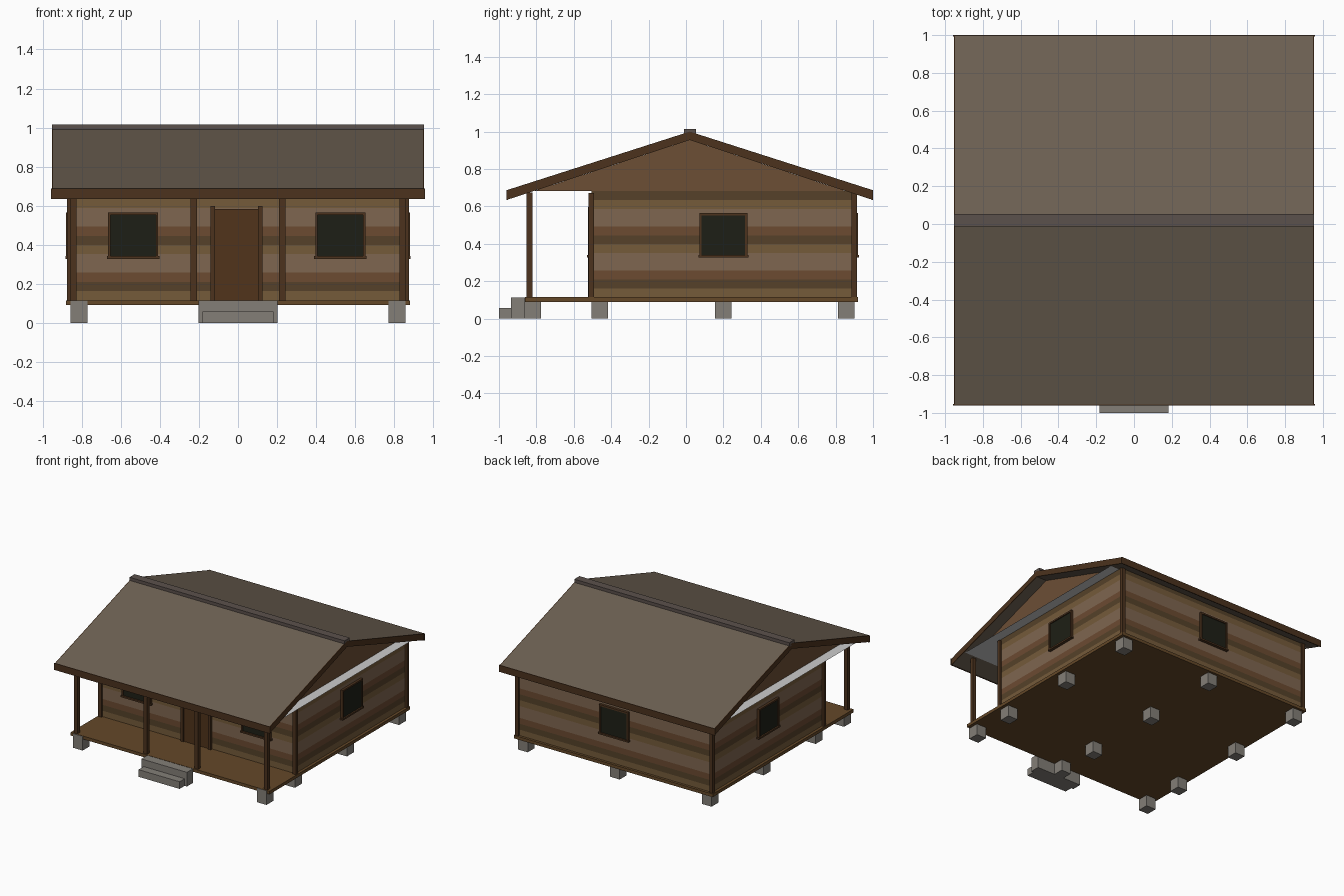
import bpy, bmesh
from math import pi
from mathutils import Matrix, Vector

if "Cube" in bpy.data.objects:
    bpy.data.objects.remove(bpy.data.objects["Cube"])


def mat(name, r, g, b, gain=1.4):
    m = bpy.data.materials.new(name)
    m.diffuse_color = [min(1, gain * (c / 255) ** 2.2) for c in (r, g, b)] + [1]
    m.use_nodes = True
    m.node_tree.nodes["Principled BSDF"].inputs["Base Color"].default_value = m.diffuse_color
    return m


TRIM = mat("dark_trim", 66, 46, 30)
DOOR = mat("door_wood", 70, 47, 28)
DECK = mat("deck_wood", 86, 63, 38)
GABLE = mat("gable_wood", 92, 68, 48)
ROOF = mat("roofing", 92, 82, 71)
RIDGE = mat("ridge_cap", 78, 70, 66)
GLASS = mat("dark_glass", 30, 31, 24)
STONE = mat("stone", 112, 108, 102)
LOGS = [mat("log_olive", 100, 78, 52), mat("log_dark", 74, 58, 39),
        mat("log_red", 92, 65, 45), mat("log_tan", 108, 87, 69)]


def finish(name, bm, *mats):
    me = bpy.data.meshes.new(name)
    bm.to_mesh(me)
    bm.free()
    for m in mats:
        me.materials.append(m)
    ob = bpy.data.objects.new(name, me)
    bpy.context.collection.objects.link(ob)
    return ob


def add_box(bm, x0, x1, y0, y1, z0, z1):
    c = Vector(((x0 + x1) / 2, (y0 + y1) / 2, (z0 + z1) / 2))
    s = Matrix.Diagonal((x1 - x0, y1 - y0, z1 - z0, 1))
    bmesh.ops.create_cube(bm, size=1, matrix=Matrix.Translation(c) @ s)


def box(name, m, *dims):
    bm = bmesh.new()
    add_box(bm, *dims)
    return finish(name, bm, m)


def extrude_x(name, m, profile, x0, x1):
    """Extrude a (y, z) profile from x0 to x1."""
    bm = bmesh.new()
    f = bm.faces.new([bm.verts.new((x0, y, z)) for y, z in profile])
    r = bmesh.ops.extrude_face_region(bm, geom=[f])
    bmesh.ops.translate(bm, vec=(x1 - x0, 0, 0),
                        verts=[v for v in r["geom"] if isinstance(v, bmesh.types.BMVert)])
    bmesh.ops.recalc_face_normals(bm, faces=bm.faces)
    return finish(name, bm, m)


# Foundation piers: 3 columns by 4 rows
for i, x in enumerate((-0.815, 0, 0.815)):
    for j, y in enumerate((-0.82, -0.46, 0.198, 0.857)):
        h = 0.113 if j == 0 else 0.092
        box(f"pier_{i}_{j}", STONE, x - 0.043, x + 0.043, y - 0.044, y + 0.044, 0, h)

# Floor and front steps
box("floor_deck", DECK, -0.882, 0.882, -0.86, 0.92, 0.09, 0.115)
box("upper_step", STONE, -0.202, 0.202, -0.935, -0.858, 0, 0.113)
box("lower_step", STONE, -0.182, 0.182, -1.0, -0.935, 0, 0.057)

# Log walls: one ring of faces per course
WX, WY0, WY1 = 0.86, -0.505, 0.90
Z0, Z1, COURSES = 0.115, 0.682, 12
bm = bmesh.new()
rings = []
for k in range(COURSES + 1):
    z = Z0 + (Z1 - Z0) * k / COURSES
    rings.append([bm.verts.new((x, y, z)) for x, y in
                  ((-WX, WY0), (WX, WY0), (WX, WY1), (-WX, WY1))])
for k in range(COURSES):
    a, b = rings[k], rings[k + 1]
    for i in range(4):
        j = (i + 1) % 4
        bm.faces.new((a[i], a[j], b[j], b[i])).material_index = (0, 1, 2, 3, 3)[k % 5]
finish("log_walls", bm, *LOGS)

# Corner boards and porch posts
for s, side in ((-1, "left"), (1, "right")):
    for y, end in ((-0.506, "front"), (0.90, "back")):
        box(f"corner_{end}_{side}", TRIM, s * 0.862 - 0.015, s * 0.862 + 0.015,
            y - 0.014, y + 0.014, 0.115, 0.672)
    for x, pos in ((0.842, "outer"), (0.227, "inner")):
        box(f"porch_post_{pos}_{side}", TRIM, s * x - 0.016, s * x + 0.016,
            -0.852, -0.822, 0.115, 0.674)

# Door with side jambs
box("door", DOOR, -0.118, 0.106, WY0 - 0.01, WY0 + 0.01, 0.115, 0.582)
for x, side in ((-0.129, "left"), (0.114, "right")):
    box(f"door_jamb_{side}", TRIM, x - 0.011, x + 0.011, WY0 - 0.02, WY0 + 0.01, 0.115, 0.597)


# Windows: modelled facing -y, then turned onto each wall
def window(name, x, y, angle):
    place = Matrix.Translation((x, y, 0)) @ Matrix.Rotation(angle, 4, "Z")
    bm = bmesh.new()
    for s in (-1, 1):
        add_box(bm, s * 0.122 - 0.006, s * 0.122 + 0.006, -0.02, 0.005, 0.34, 0.565)
    add_box(bm, -0.116, 0.116, -0.02, 0.005, 0.552, 0.565)
    add_box(bm, -0.134, 0.134, -0.024, 0.005, 0.328, 0.341)
    finish(name + "_frame", bm, TRIM).matrix_world = place
    box(name + "_pane", GLASS, -0.117, 0.117, -0.012, 0.004, 0.34, 0.553).matrix_world = place


window("front_left_window", -0.537, WY0, 0)
window("front_right_window", 0.524, WY0, 0)
window("right_window", WX, 0.2, pi / 2)
window("left_window", -WX, 0.2, -pi / 2)
window("back_window", 0, WY1, pi)

# Flat ceiling sheet over rooms and porch
bm = bmesh.new()
bm.faces.new([bm.verts.new((x, y, Z1)) for x, y in
              ((-0.94, -0.813), (0.94, -0.813), (0.94, 0.853), (-0.94, 0.853))])
finish("ceiling", bm)

# Gable ends
for s, side in ((-1, "left"), (1, "right")):
    extrude_x(f"gable_{side}", GABLE, [(-0.813, Z1), (0.853, Z1), (0.02, 0.955)],
              s * 0.845, s * 0.86)

# Roof, rake boards, eave boards and ridge cap
roof = [(-0.955, 0.688), (0.02, 1.0), (0.995, 0.688), (0.995, 0.636), (0.02, 0.955), (-0.955, 0.636)]
extrude_x("roof", ROOF, roof, -0.947, 0.947)
for s, side in ((-1, "left"), (1, "right")):
    extrude_x(f"rake_board_{side}", TRIM, roof, s * 0.947, s * 0.953)
box("front_eave_board", TRIM, -0.957, 0.957, -0.96, -0.953, 0.634, 0.688)
box("back_eave_board", TRIM, -0.957, 0.957, 0.993, 1.0, 0.634, 0.688)
box("ridge_cap", RIDGE, -0.953, 0.953, -0.012, 0.053, 0.982, 1.015)
